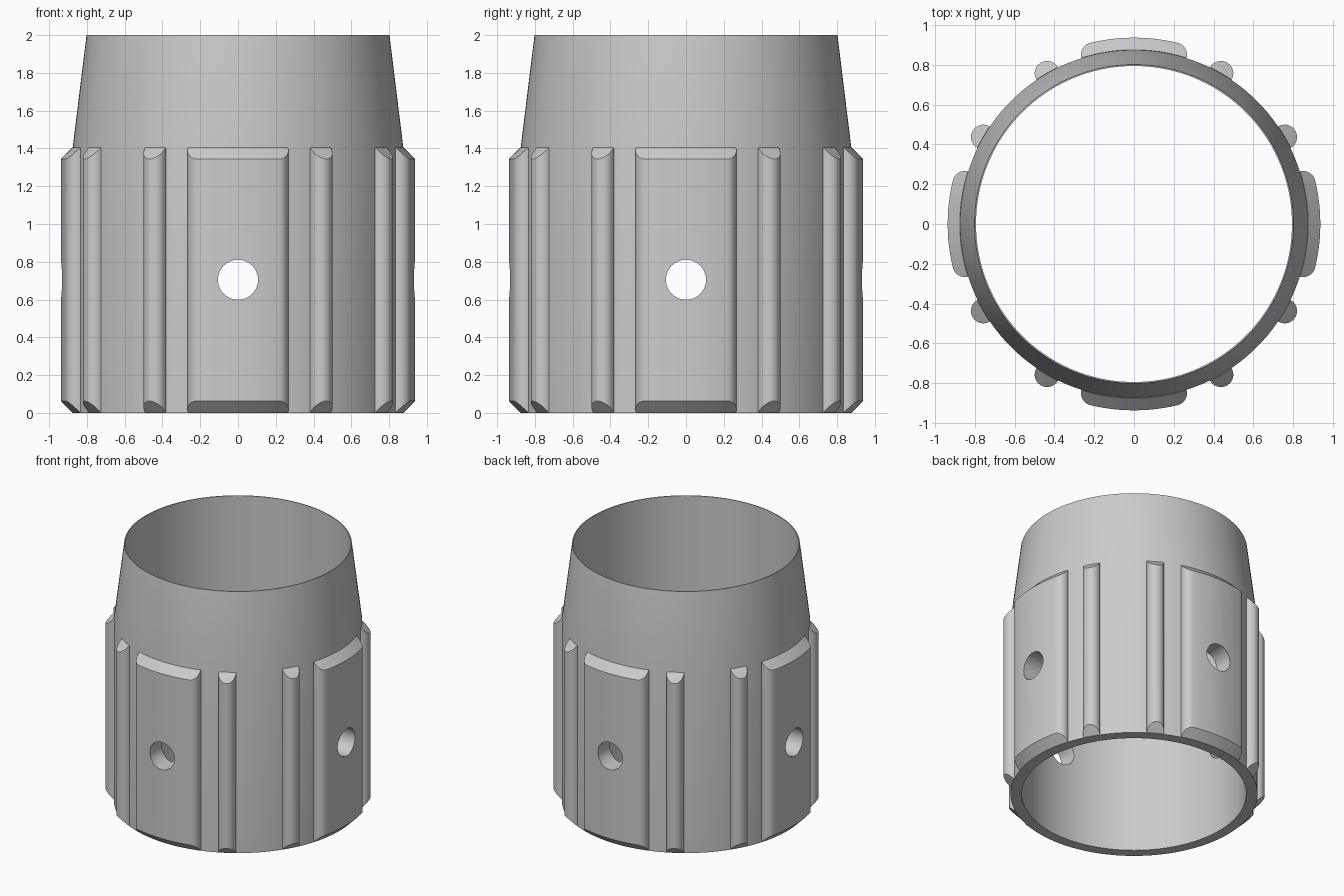
import bpy, bmesh
from math import sin, cos, pi, radians

if "Cube" in bpy.data.objects:
    bpy.data.objects.remove(bpy.data.objects["Cube"])

R, B = 0.875, 0.0625        # sleeve radius, rib radius (also the end chamfer)
H, TOP = 1.407, 2.0         # grip height, overall height


def finish(name, bm):
    bmesh.ops.recalc_face_normals(bm, faces=bm.faces)
    me = bpy.data.meshes.new(name)
    bm.to_mesh(me)
    bm.free()
    ob = bpy.data.objects.new(name, me)
    bpy.context.collection.objects.link(ob)
    return ob


def lathe(name, profile, n=144):
    """Revolve a closed (radius, z) profile around z."""
    bm = bmesh.new()
    rings = [[bm.verts.new((r * cos(2 * pi * i / n), r * sin(2 * pi * i / n), z))
              for r, z in profile] for i in range(n)]
    m = len(profile)
    for i in range(n):
        a, b = rings[i], rings[(i + 1) % n]
        for j in range(m):
            k = (j + 1) % m
            bm.faces.new((a[j], b[j], b[k], a[k]))
    return finish(name, bm)


def combine(target, other, op):
    """Boolean, then remove the helper."""
    other.hide_render = True
    mod = target.modifiers.new(op, 'BOOLEAN')
    mod.operation, mod.solver, mod.object = op, 'EXACT', other
    bpy.context.view_layer.objects.active = target
    bpy.ops.object.modifier_apply(modifier=mod.name)
    bpy.data.objects.remove(other)


def grip_outline(mid, half):
    """Arc-shaped slot with round ends; half = 0 gives a round rib."""
    def arc(cx, cy, r, a0, a1, n):
        return [(cx + r * cos(a0 + (a1 - a0) * i / n),
                 cy + r * sin(a0 + (a1 - a0) * i / n)) for i in range(n)]
    if half == 0:
        return arc(R * cos(mid), R * sin(mid), B, 0, 2 * pi, 32)
    a, b = mid - half, mid + half
    return (arc(0, 0, R + B, a, b, 12)
            + arc(R * cos(b), R * sin(b), B, b, b + pi, 16)
            + arc(0, 0, R - B, b, a, 12)
            + arc(R * cos(a), R * sin(a), B, a + pi, a + 2 * pi, 16))


# Wide pads every 90 degrees with two round ribs between them
bm = bmesh.new()
for k in range(12):
    half = radians(13.5) if k % 3 == 0 else 0
    pts = grip_outline(radians(30 * k), half)
    lo = [bm.verts.new((x, y, -0.1)) for x, y in pts]
    hi = [bm.verts.new((x, y, H + 0.1)) for x, y in pts]
    bm.faces.new(lo[::-1])
    bm.faces.new(hi)
    for i in range(len(pts)):
        j = (i + 1) % len(pts)
        bm.faces.new((lo[i], lo[j], hi[j], hi[i]))
grips = finish("grips", bm)

# Trim grip ends to conical chamfers
e = 0.0015
trim = lathe("grip_trim", [(R - 0.04, 0.1), (R + e, e), (R + 0.1, 0.1),
                           (R + 0.1, H - 0.1), (R + e, H - e), (R - 0.04, H - 0.1)])
combine(grips, trim, 'INTERSECT')

# Sleeve: straight lower wall, tapered neck with a thin lip
sleeve = lathe("ribbed_sleeve", [(0.795, 0), (R, 0), (R, H), (0.802, TOP), (0.795, TOP)])
combine(sleeve, grips, 'UNION')

# Cross holes through the four pads
for axis in ('X', 'Y'):
    bpy.ops.mesh.primitive_cylinder_add(
        vertices=48, radius=0.106, depth=2.4, location=(0, 0, 0.705),
        rotation=(0, pi / 2, 0) if axis == 'X' else (pi / 2, 0, 0))
    pin = bpy.context.object
    pin.name = "hole_cutter_" + axis
    combine(sleeve, pin, 'DIFFERENCE')

# Smooth shading with crisp edges
bpy.ops.object.select_all(action='DESELECT')
sleeve.select_set(True)
bpy.context.view_layer.objects.active = sleeve
bpy.ops.object.shade_smooth_by_angle(angle=radians(25))
